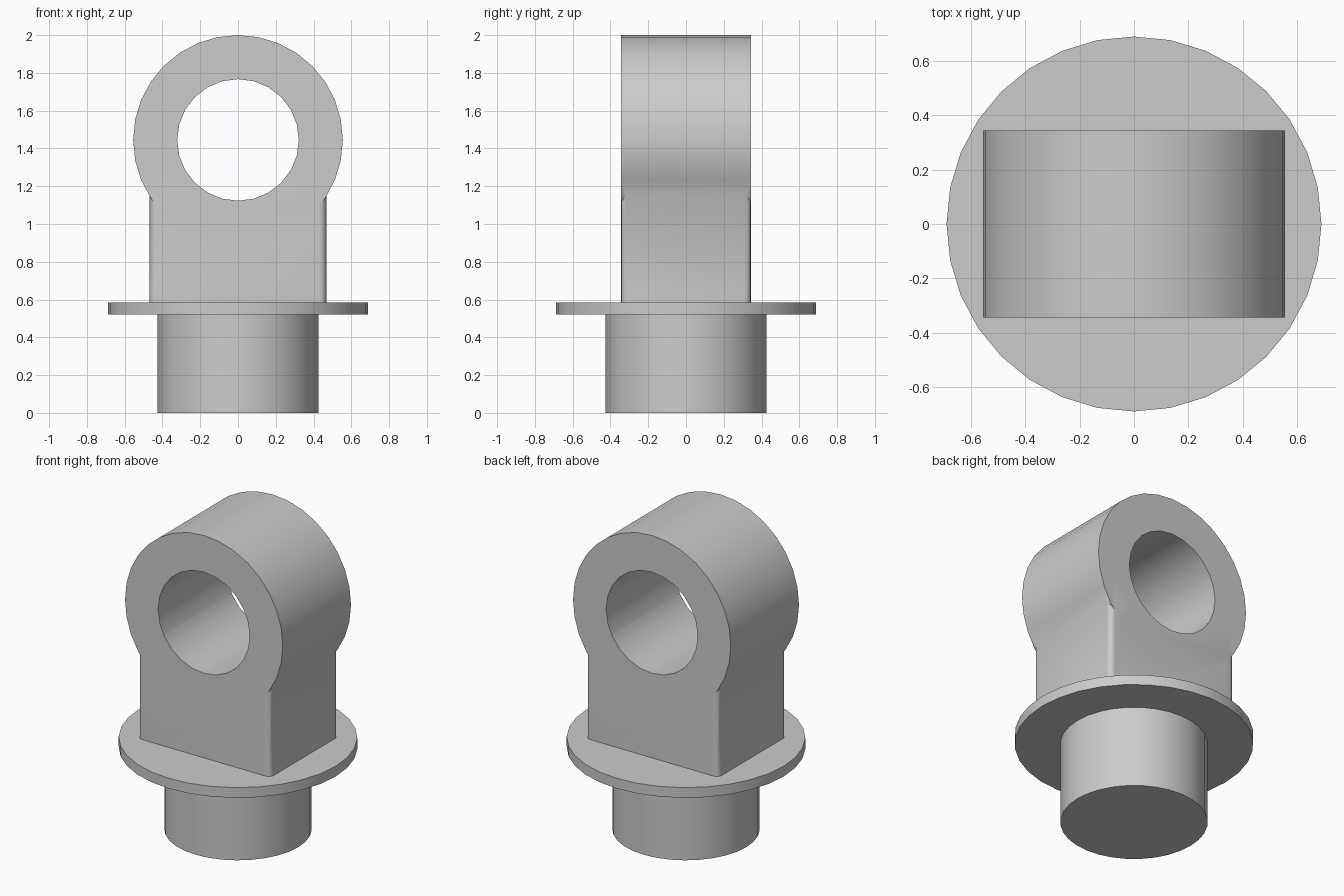
import bpy, math

cube = bpy.data.objects.get("Cube")
if cube:
    bpy.data.objects.remove(cube, do_unlink=True)

# One flat grey for the whole part
grey = bpy.data.materials.new("light_grey")
grey.use_nodes = True
colour = (0.6, 0.6, 0.6, 1)
grey.diffuse_color = colour
grey.node_tree.nodes["Principled BSDF"].inputs["Base Color"].default_value = colour

RING_Z = 1.445
HALF_DEPTH = 0.343


def finish(obj, name):
    obj.name = name
    obj.data.name = name
    obj.data.materials.clear()
    obj.data.materials.append(grey)
    return obj


def cylinder(name, radius, bottom, top, sides=32):
    bpy.ops.mesh.primitive_cylinder_add(vertices=sides, radius=radius, depth=top - bottom,
                                        location=(0, 0, (bottom + top) / 2))
    return finish(bpy.context.object, name)


def cross_cylinder(name, radius, depth, sides):
    bpy.ops.mesh.primitive_cylinder_add(vertices=sides, radius=radius, depth=depth,
                                        location=(0, 0, RING_Z),
                                        rotation=(math.pi / 2, 0, 0))
    return finish(bpy.context.object, name)


def smooth(obj):
    bpy.ops.object.select_all(action='DESELECT')
    obj.select_set(True)
    bpy.context.view_layer.objects.active = obj
    bpy.ops.object.shade_smooth_by_angle(angle=math.radians(32))


def combine(target, tool, operation):
    mod = target.modifiers.new(operation.lower(), 'BOOLEAN')
    mod.operation = operation
    mod.solver = 'EXACT'
    mod.object = tool
    bpy.context.view_layer.objects.active = target
    bpy.ops.object.modifier_apply(modifier=mod.name)
    bpy.data.objects.remove(tool, do_unlink=True)


# Round stem and flange
smooth(cylinder("stem", 0.425, 0, 0.52))
smooth(cylinder("flange", 0.688, 0.52, 0.585))

# Neck block with rounded upright edges
bottom, top = 0.585, 1.3
bpy.ops.mesh.primitive_cube_add(size=1, location=(0, 0, (bottom + top) / 2))
neck = finish(bpy.context.object, "neck_and_eye")
neck.scale = (0.936, 2 * HALF_DEPTH, top - bottom)
bpy.ops.object.transform_apply(location=False, rotation=False, scale=True)
weights = neck.data.attributes.new("bevel_weight_edge", 'FLOAT', 'EDGE')
for edge in neck.data.edges:
    a, b = (neck.data.vertices[i].co for i in edge.vertices)
    weights.data[edge.index].value = float(abs(a.z - b.z) > 0.1)
bevel = neck.modifiers.new("rounded_edges", 'BEVEL')
bevel.limit_method = 'WEIGHT'
bevel.width = 0.035
bevel.segments = 4
bpy.ops.object.modifier_apply(modifier=bevel.name)

# Eye drum joined to the neck, then bored through
combine(neck, cross_cylinder("eye_drum", 0.555, 2 * HALF_DEPTH, 32), 'UNION')
combine(neck, cross_cylinder("bore_cutter", 0.322, 1, 24), 'DIFFERENCE')
smooth(neck)
